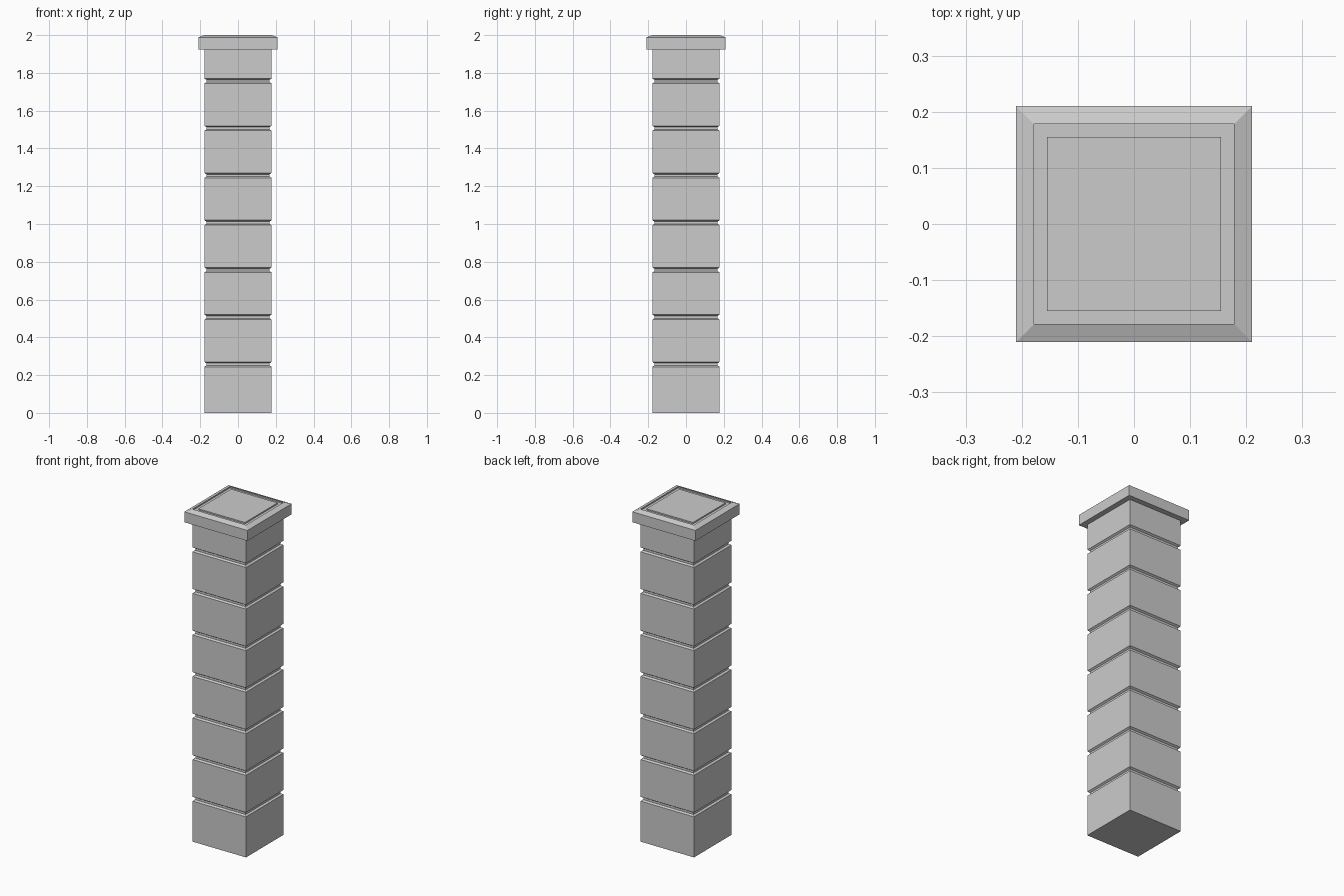
import bpy, bmesh

if "Cube" in bpy.data.objects:
    bpy.data.objects.remove(bpy.data.objects["Cube"])


def square_loft(name, profile):
    """Stack square rings given as (half_width, z) and close both ends."""
    bm = bmesh.new()
    rings = []
    for h, z in profile:
        rings.append([bm.verts.new((sx * h, sy * h, z))
                      for sx, sy in ((-1, -1), (1, -1), (1, 1), (-1, 1))])
    for a, b in zip(rings, rings[1:]):
        for i in range(4):
            j = (i + 1) % 4
            bm.faces.new((a[i], a[j], b[j], b[i]))
    bm.faces.new(rings[0][::-1])
    bm.faces.new(rings[-1])
    mesh = bpy.data.meshes.new(name)
    bm.to_mesh(mesh)
    bm.free()
    obj = bpy.data.objects.new(name, mesh)
    bpy.context.collection.objects.link(obj)
    return obj


# Shaft: stacked blocks separated by chamfered grooves
BLOCK, GROOVE = 0.178, 0.167
shaft = [(BLOCK, 0.0)]
for i in range(7):
    z = 0.257 + i * 0.25
    shaft += [(BLOCK, z - 0.013), (GROOVE, z - 0.006),
              (GROOVE, z + 0.006), (BLOCK, z + 0.013)]
shaft.append((BLOCK, 1.925))
square_loft("pillar_shaft", shaft)

# Cap: overhanging slab, sloped rim and a shallow channel round the top panel
square_loft("pillar_cap", [
    (0.21, 1.925), (0.21, 1.988), (0.178, 2.0),
    (0.178, 1.992), (0.155, 1.992), (0.155, 2.0)])
